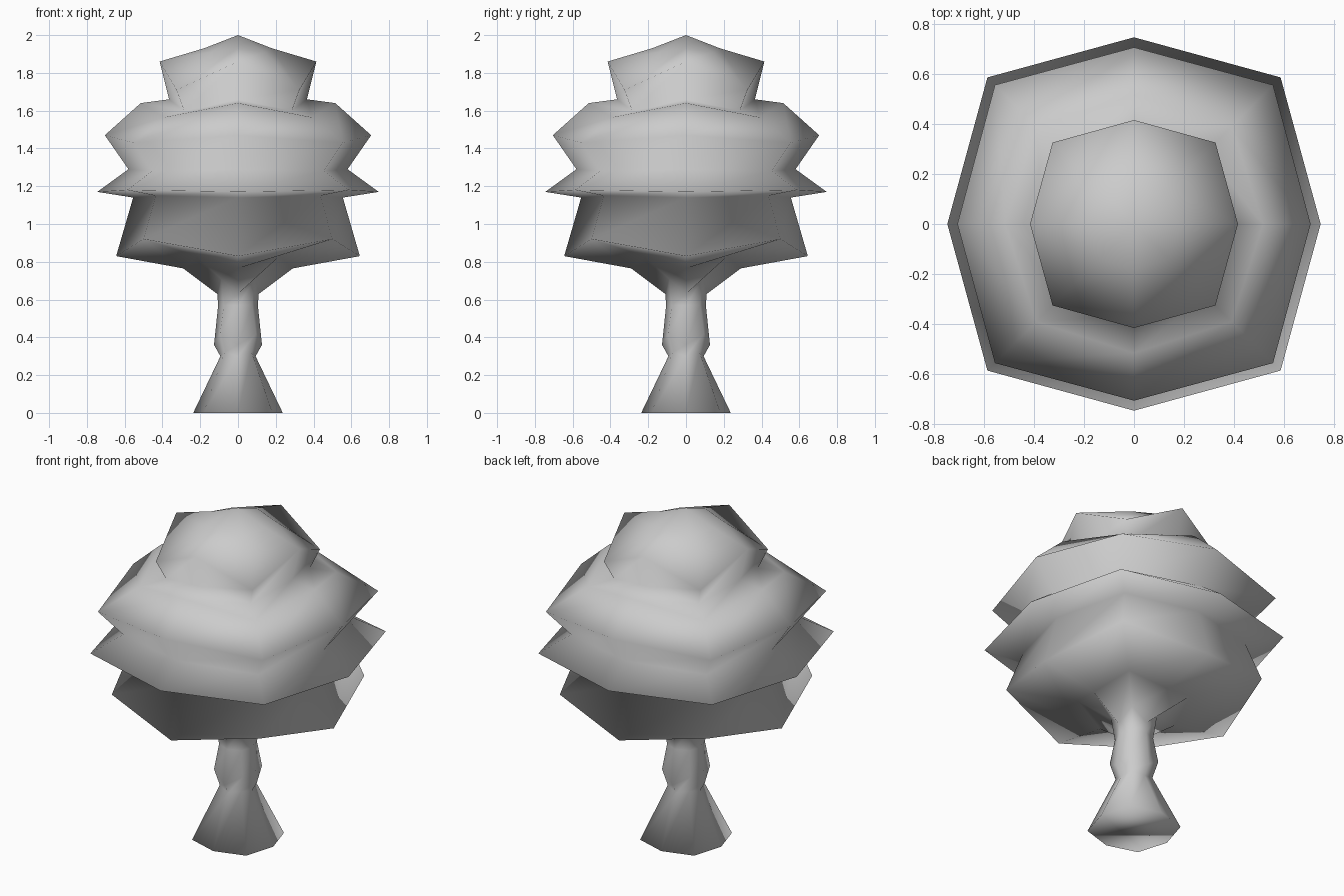
import bpy, bmesh, math

if "Cube" in bpy.data.objects:
    bpy.data.objects.remove(bpy.data.objects["Cube"])


def ring_loft(name, rings, tip):
    """Eight-sided loft: each ring is (axis reach, axis z, diagonal x=y, diagonal z)."""
    bm = bmesh.new()
    loops = []
    for r, z, d, zd in rings:
        loop = []
        for i in range(8):
            a = i * math.pi / 4
            rad, h = (r, z) if i % 2 == 0 else (d * math.sqrt(2), zd)
            loop.append(bm.verts.new((rad * math.cos(a), rad * math.sin(a), h)))
        loops.append(loop)
    for lo, hi in zip(loops, loops[1:]):
        for i in range(8):
            j = (i + 1) % 8
            bm.faces.new((lo[i], lo[j], hi[j], hi[i]))
    # Flat base and pointed top
    bm.faces.new(loops[0][::-1])
    top = bm.verts.new((0, 0, tip))
    for i in range(8):
        bm.faces.new((loops[-1][i], loops[-1][(i + 1) % 8], top))
    for f in bm.faces:
        f.smooth = True
    mesh = bpy.data.meshes.new(name)
    bm.to_mesh(mesh)
    bm.free()
    obj = bpy.data.objects.new(name, mesh)
    bpy.context.collection.objects.link(obj)
    return obj


# Trunk: flared foot, waist, knot, then the neck under the leaves
trunk = [
    (0.237, 0.0, 0.182, 0.0),
    (0.093, 0.30, 0.072, 0.32),
    (0.127, 0.36, 0.095, 0.42),
    (0.105, 0.57, 0.075, 0.57),
    (0.11, 0.63, 0.09, 0.71),
]

# Foliage: stacked drooping tiers up to the cap
foliage = [
    (0.29, 0.765, 0.22, 0.83),
    (0.645, 0.83, 0.50, 0.92),
    (0.555, 1.14, 0.435, 1.15),
    (0.745, 1.17, 0.585, 1.18),
    (0.58, 1.29, 0.455, 1.28),
    (0.705, 1.47, 0.555, 1.43),
    (0.515, 1.64, 0.39, 1.565),
    (0.365, 1.66, 0.285, 1.60),
    (0.415, 1.86, 0.325, 1.71),
    (0.18, 1.93, 0.14, 1.91),
]

# One continuous, fully smooth-shaded skin
ring_loft("tree_trunk_and_foliage", trunk + foliage, tip=2.0)
